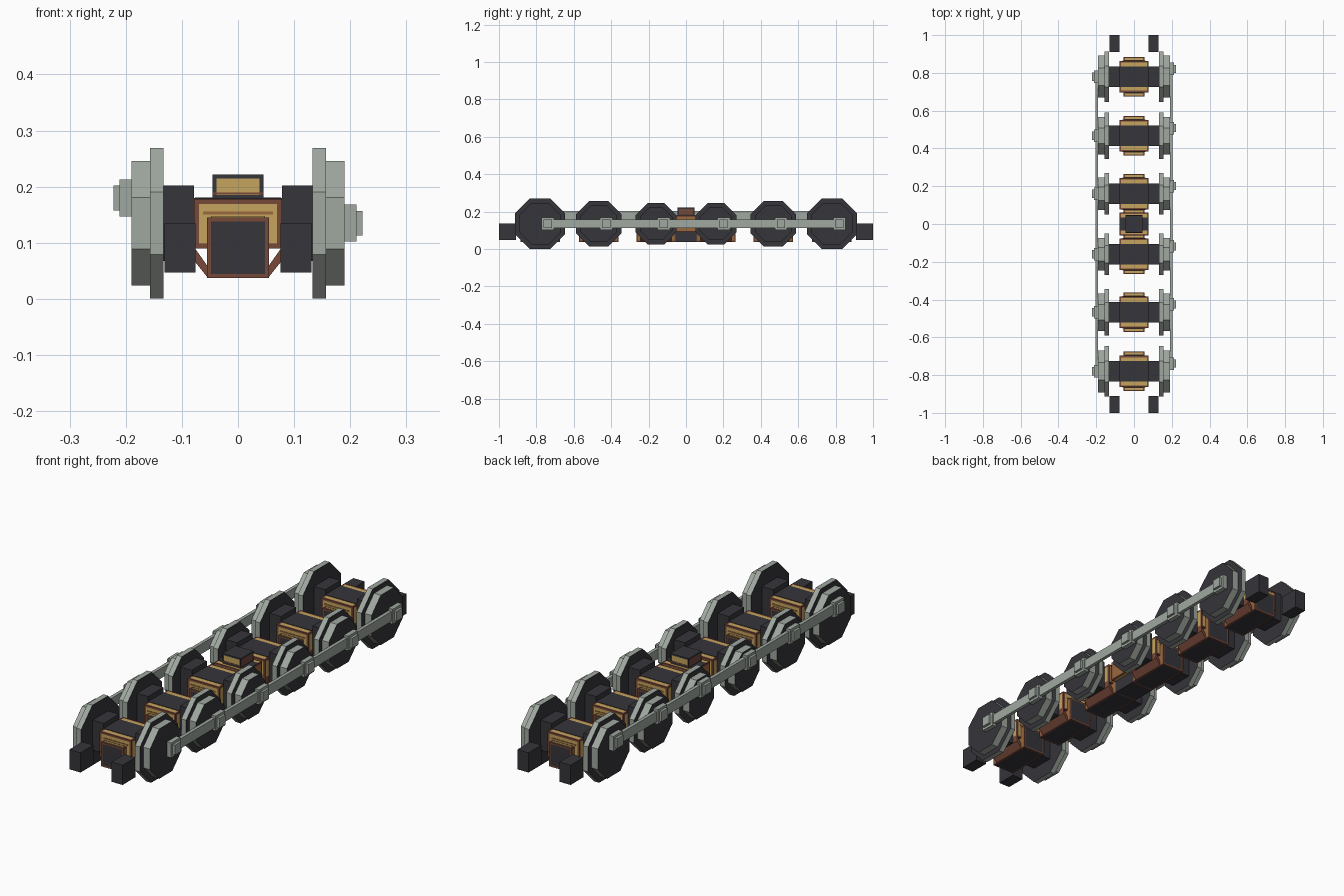
import bpy, bmesh, math
from mathutils import Matrix, Vector

cube = bpy.data.objects.get("Cube")
if cube:
    bpy.data.objects.remove(cube)


def material(name, rgb):
    m = bpy.data.materials.new(name)
    m.use_nodes = True
    m.diffuse_color = (*rgb, 1)
    node = next(n for n in m.node_tree.nodes if n.type == 'BSDF_PRINCIPLED')
    node.inputs["Base Color"].default_value = (*rgb, 1)
    node.inputs["Roughness"].default_value = 0.8
    return m


DARK = material("dark iron", (0.036, 0.035, 0.043))
STEEL = material("light steel", (0.35, 0.39, 0.35))
BROWN = material("copper brown", (0.18, 0.065, 0.04))
BRASS = material("brass", (0.56, 0.37, 0.11))
BRONZE = material("bronze", (0.32, 0.14, 0.045))


def finish(name, bm, mats):
    bmesh.ops.recalc_face_normals(bm, faces=bm.faces)
    mesh = bpy.data.meshes.new(name)
    bm.to_mesh(mesh)
    bm.free()
    for m in mats:
        mesh.materials.append(m)
    ob = bpy.data.objects.new(name, mesh)
    bpy.context.collection.objects.link(ob)
    return ob


def add_cube(bm, x, y, z):
    """Box between the (low, high) pairs."""
    mid = Vector([(a + b) / 2 for a, b in (x, y, z)])
    size = [abs(b - a) for a, b in (x, y, z)]
    mat = Matrix.Translation(mid) @ Matrix.Diagonal((*size, 1))
    bmesh.ops.create_cube(bm, size=1, matrix=mat)


def box(name, x, y, z, mat):
    bm = bmesh.new()
    add_cube(bm, x, y, z)
    return finish(name, bm, [mat])


def panel_box(name, x, y, z, edge, sides, ends, caps, border=0.01):
    """Box with a framed panel on each face; panel colour follows direction."""
    bm = bmesh.new()
    add_cube(bm, x, y, z)
    bmesh.ops.recalc_face_normals(bm, faces=bm.faces)
    panels = list(bm.faces)
    bmesh.ops.inset_individual(bm, faces=panels, thickness=border)
    for f in panels:
        n = f.normal
        f.material_index = 1 if abs(n.x) > 0.5 else 2 if abs(n.y) > 0.5 else 3
    return finish(name, bm, [edge, sides, ends, caps])


def octagon(name, x0, x1, y, z, apothem):
    """Eight-sided disc along x: steel rim, dark faces."""
    bm = bmesh.new()
    r = apothem / math.cos(math.pi / 8)
    place = (Matrix.Translation(((x0 + x1) / 2, y, z))
             @ Matrix.Rotation(math.pi / 2, 4, 'Y')
             @ Matrix.Rotation(math.pi / 8, 4, 'Z'))
    bmesh.ops.create_cone(bm, cap_ends=True, segments=8, radius1=r, radius2=r,
                          depth=abs(x1 - x0), matrix=place)
    for f in bm.faces:
        f.material_index = 1 if len(f.verts) == 8 else 0
    return finish(name, bm, [STEEL, DARK])


def span(side, a, b):
    return tuple(sorted((side * a, side * b)))


def around(c, half):
    return (c - half, c + half)


AXLE_Z = 0.135
AXLES = [(s * y, r) for s in (-1, 1)
         for y, r in ((0.78, 0.134), (0.467, 0.122), (0.16, 0.11))]

for y, radius in AXLES:
    # wheels and axle stubs
    for side in (-1, 1):
        octagon("wheel_flange", side * 0.133, side * 0.157, y, AXLE_Z, radius)
        octagon("wheel_tread", side * 0.157, side * 0.19, y, AXLE_Z, radius - 0.023)
        box("axle_stub", span(side, 0.078, 0.133), around(y, 0.054),
            (0.068, 0.202), DARK)
    # framed gear housing with dark lid
    panel_box("gear_housing", (-0.078, 0.078), around(y, 0.083), (0.09, 0.178),
              BROWN, BRASS, BRASS, BRASS, 0.012)
    box("housing_lid", (-0.078, 0.078), around(y, 0.054), (0.17, 0.18), DARK)
    # lower gearbox
    panel_box("lower_gearbox", (-0.055, 0.055), around(y, 0.105), (0.037, 0.145),
              BROWN, BRONZE, DARK, DARK)
    for end in (-1, 1):
        box("gearbox_strip", (-0.048, 0.048), around(y + end * 0.094, 0.005),
            (0.143, 0.148), BRASS)
        box("housing_stripe", (-0.062, 0.062), around(y + end * 0.083, 0.002),
            (0.15, 0.156), BRONZE)
    # sloping braces
    for side in (-1, 1):
        bm = bmesh.new()
        profile = [(0.078, 0.092), (0.078, 0.068), (0.054, 0.038), (0.054, 0.058)]
        front = [bm.verts.new((side * x, y - 0.083, z)) for x, z in profile]
        face = bm.faces.new(front)
        ext = bmesh.ops.extrude_face_region(bm, geom=[face])
        moved = [v for v in ext["geom"] if isinstance(v, bmesh.types.BMVert)]
        bmesh.ops.translate(bm, verts=moved, vec=(0, 0.166, 0))
        if face.is_valid is False:
            bm.faces.new(front)
        finish("housing_brace", bm, [BROWN])

# coupling rods, set a quarter turn apart
for side, dy, z in ((1, 0.041, AXLE_Z), (-1, 0, AXLE_Z + 0.045)):
    box("coupling_rod", span(side, 0.19, 0.205), (-0.78 + dy, 0.78 + dy),
        around(z, 0.022), STEEL)
    for y, radius in AXLES:
        box("rod_bearing", span(side, 0.188, 0.211), around(y + dy, 0.033),
            around(z, 0.033), STEEL)
        box("crank_pin", span(side, 0.211, 0.222), around(y + dy, 0.022),
            around(z, 0.022), STEEL)

# central pivot
box("centre_keel", (-0.055, 0.055), (-0.06, 0.06), (0.037, 0.1), DARK)
panel_box("pivot_base", (-0.077, 0.077), (-0.06, 0.06), (0.09, 0.178),
          BROWN, BRONZE, BRASS, BRASS)
box("pivot_lid", (-0.077, 0.077), (-0.034, 0.034), (0.17, 0.181), DARK)
panel_box("pivot_block", (-0.045, 0.045), (-0.045, 0.045), (0.178, 0.222),
          DARK, BROWN, BRASS, DARK)
for end in (-1, 1):
    box("pivot_stripe", (-0.045, 0.045), around(end * 0.045, 0.002),
        (0.186, 0.19), BROWN)

# end blocks
for side in (-1, 1):
    for end in (-1, 1):
        box("end_block", span(side, 0.076, 0.131), span(end, 0.91, 1.0),
            (0.047, 0.135), DARK)
